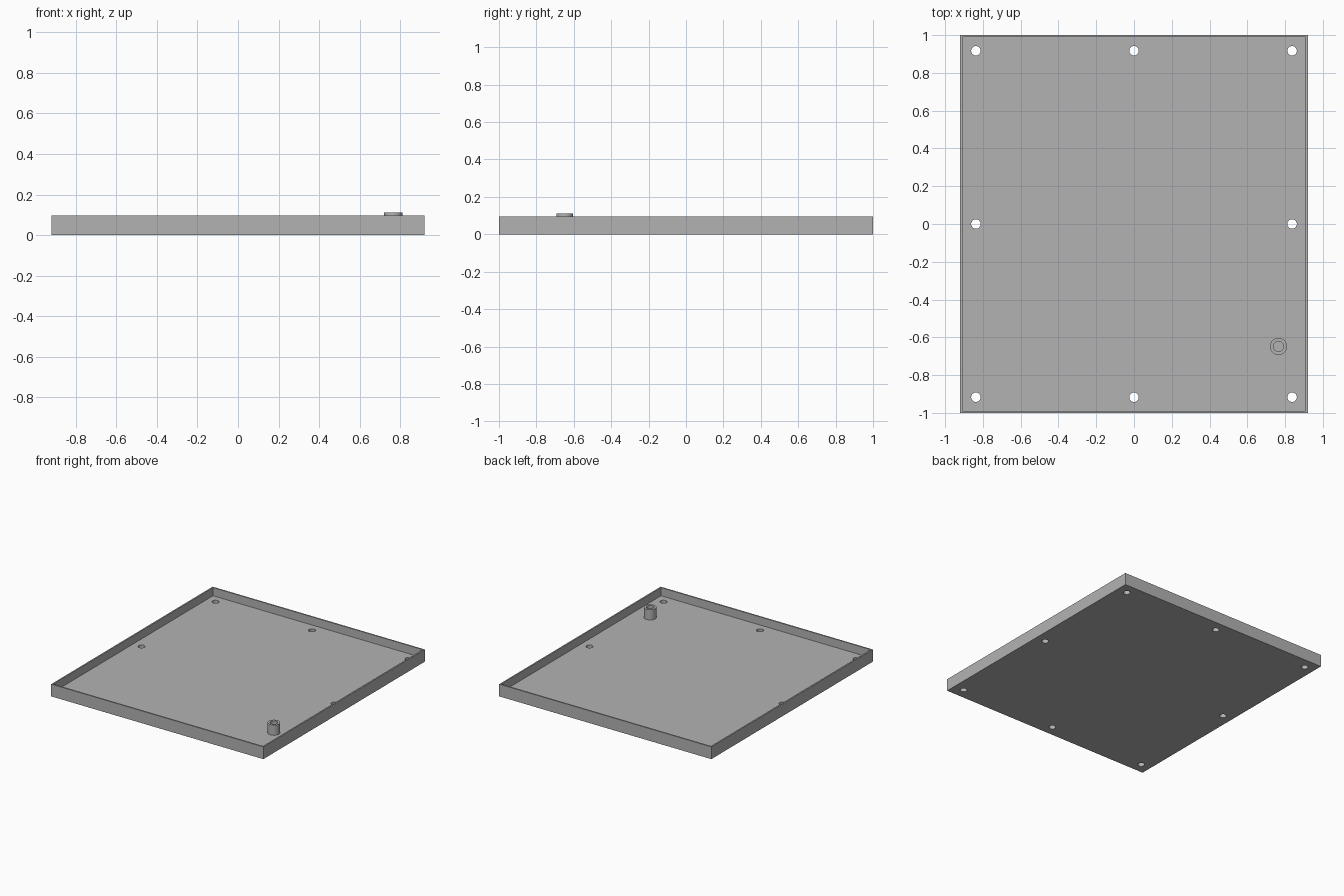
import bpy, bmesh, math
from mathutils import Matrix, Vector

if "Cube" in bpy.data.objects:
    bpy.data.objects.remove(bpy.data.objects["Cube"], do_unlink=True)

WIDTH, DEPTH, HEIGHT = 1.84, 2.0, 0.096
WALL, FLOOR = 0.016, 0.032
HOLE_X, HOLE_Y, HOLE_RADIUS = 0.837, 0.917, 0.025
POST = Vector((0.765, -0.648, 0))
POST_OUTER, POST_INNER, POST_TOP = 0.045, 0.027, 0.112

grey = bpy.data.materials.new("plain grey")
grey.use_nodes = True
grey.diffuse_color = (0.45, 0.45, 0.45, 1)
grey.node_tree.nodes["Principled BSDF"].inputs["Base Color"].default_value = grey.diffuse_color


def make_object(name, bm):
    bmesh.ops.recalc_face_normals(bm, faces=bm.faces)
    mesh = bpy.data.meshes.new(name)
    bm.to_mesh(mesh)
    bm.free()
    mesh.materials.append(grey)
    obj = bpy.data.objects.new(name, mesh)
    bpy.context.collection.objects.link(obj)
    return obj


def smooth(obj):
    bpy.ops.object.select_all(action="DESELECT")
    obj.select_set(True)
    bpy.context.view_layer.objects.active = obj
    bpy.ops.object.shade_smooth_by_angle(angle=math.radians(30))


# Tray: a box whose top is inset for the rim and sunk to the floor
bm = bmesh.new()
bmesh.ops.create_cube(bm, size=1, matrix=Matrix.Translation((0, 0, HEIGHT / 2))
                      @ Matrix.Diagonal((WIDTH, DEPTH, HEIGHT, 1)))
bm.normal_update()
top = max(bm.faces, key=lambda f: f.calc_center_median().z)
bmesh.ops.inset_region(bm, faces=[top], thickness=WALL)
recess = bmesh.ops.extrude_face_region(bm, geom=[top])["geom"]
bmesh.ops.translate(bm, vec=(0, 0, FLOOR - HEIGHT),
                    verts=[v for v in recess if isinstance(v, bmesh.types.BMVert)])
if top.is_valid:
    bm.faces.remove(top)
tray = make_object("tray", bm)

# Screw holes: corners and side middles, cut through the floor
bm = bmesh.new()
for ix in (-1, 0, 1):
    for iy in (-1, 0, 1):
        if ix or iy:
            bmesh.ops.create_cone(bm, cap_ends=True, segments=40,
                                  radius1=HOLE_RADIUS, radius2=HOLE_RADIUS, depth=0.2,
                                  matrix=Matrix.Translation((ix * HOLE_X, iy * HOLE_Y, 0)))
cutter = make_object("hole_cutter", bm)
cutter.hide_render = True
cutter.hide_viewport = True
cut = tray.modifiers.new("screw holes", "BOOLEAN")
cut.operation = "DIFFERENCE"
cut.solver = "EXACT"
cut.object = cutter
bpy.context.view_layer.objects.active = tray
bpy.ops.object.modifier_apply(modifier=cut.name)
bpy.data.objects.remove(cutter, do_unlink=True)
smooth(tray)

# Hollow post: a rectangular section spun around its axis
bm = bmesh.new()
section = [bm.verts.new(POST + Vector((r, 0, z))) for r, z in
           ((POST_INNER, FLOOR), (POST_OUTER, FLOOR), (POST_OUTER, POST_TOP), (POST_INNER, POST_TOP))]
edges = [bm.edges.new((section[i], section[(i + 1) % 4])) for i in range(4)]
bmesh.ops.spin(bm, geom=section + edges, cent=POST, axis=(0, 0, 1),
               angle=math.tau, steps=48, use_merge=True)
bmesh.ops.remove_doubles(bm, verts=bm.verts, dist=0.0001)
smooth(make_object("hollow_post", bm))
